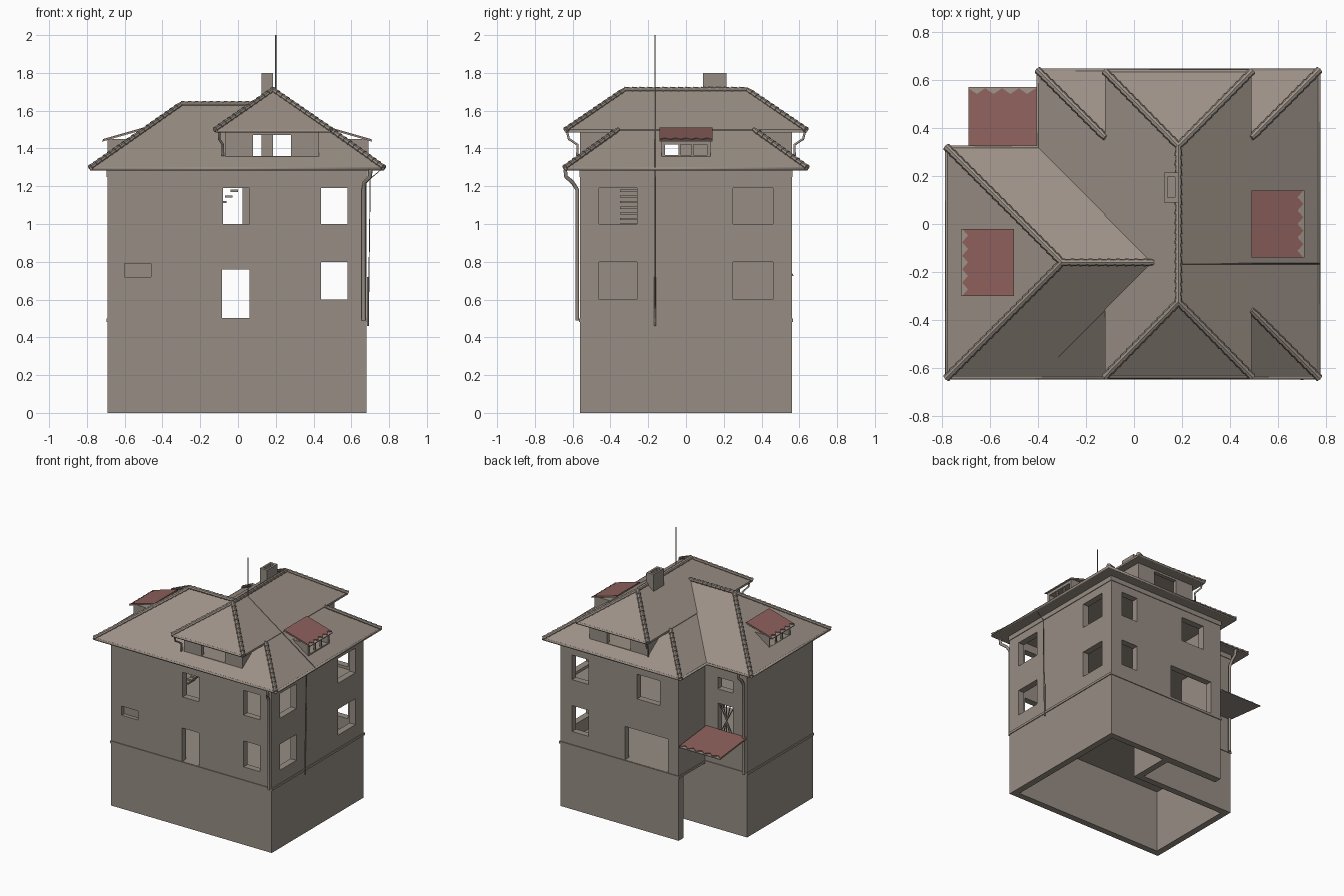
import bpy, bmesh, math
from mathutils import Vector, Matrix

if "Cube" in bpy.data.objects:
    bpy.data.objects.remove(bpy.data.objects["Cube"])


def material(name, rgb):
    m = bpy.data.materials.new(name)
    m.use_nodes = True
    m.diffuse_color = (*rgb, 1)
    m.node_tree.nodes["Principled BSDF"].inputs["Base Color"].default_value = (*rgb, 1)
    return m


PLASTER = material("taupe plaster", (0.31, 0.27, 0.23))
TILE = material("taupe roof tile", (0.33, 0.28, 0.24))
RED = material("faded red", (0.26, 0.115, 0.105))


def finish(name, bm, mat):
    bmesh.ops.recalc_face_normals(bm, faces=bm.faces)
    me = bpy.data.meshes.new(name)
    bm.to_mesh(me)
    bm.free()
    me.materials.append(mat)
    ob = bpy.data.objects.new(name, me)
    bpy.context.collection.objects.link(ob)
    return ob


def prism(name, pts, z0, z1, mat=PLASTER):
    bm = bmesh.new()
    f = bm.faces.new([bm.verts.new((x, y, z0)) for x, y in pts])
    ext = bmesh.ops.extrude_face_region(bm, geom=[f])["geom"]
    top = [v for v in ext if isinstance(v, bmesh.types.BMVert)]
    bmesh.ops.translate(bm, verts=top, vec=(0, 0, z1 - z0))
    return finish(name, bm, mat)


def rect(x0, x1, y0, y1):
    return [(x0, y0), (x1, y0), (x1, y1), (x0, y1)]


def box(name, x0, x1, y0, y1, z0, z1, mat=PLASTER):
    return prism(name, rect(x0, x1, y0, y1), z0, z1, mat)


def cut(ob, cutter):
    mod = ob.modifiers.new("cut", "BOOLEAN")
    mod.operation, mod.solver, mod.object = "DIFFERENCE", "EXACT", cutter
    bpy.context.view_layer.objects.active = ob
    bpy.ops.object.modifier_apply(modifier=mod.name)
    bpy.data.objects.remove(cutter)


def cut_box(ob, *b):
    cut(ob, box("cutter", *b))


def plan(d):
    """L-shaped house outline, grown outward by d."""
    return [(-.69 - d, -.56 - d), (.68 + d, -.56 - d), (.68 + d, .56 + d),
            (-.33 - d, .56 + d), (-.33 - d, .24 + d), (-.69 - d, .24 + d)]


def hip(name, x0, x1, y0, y1, z, ridge, thick=.015):
    bm = bmesh.new()
    for x, y in rect(x0, x1, y0, y1):
        bm.verts.new((x, y, z))
        bm.verts.new((x, y, z - thick))
    for p in ridge:
        bm.verts.new(p)
    bmesh.ops.convex_hull(bm, input=bm.verts)
    bmesh.ops.dissolve_limit(bm, angle_limit=.01, verts=bm.verts, edges=bm.edges)
    return finish(name, bm, TILE)


def pipe(name, pts, r, mat=PLASTER, closed=False):
    cu = bpy.data.curves.new(name, "CURVE")
    cu.dimensions, cu.bevel_depth, cu.bevel_resolution = "3D", r, 1
    cu.use_fill_caps = True
    sp = cu.splines.new("POLY")
    sp.points.add(len(pts) - 1)
    for p, co in zip(sp.points, pts):
        p.co = (*co, 1)
    sp.use_cyclic_u = closed
    cu.materials.append(mat)
    ob = bpy.data.objects.new(name, cu)
    bpy.context.collection.objects.link(ob)
    bpy.ops.object.select_all(action="DESELECT")
    ob.select_set(True)
    bpy.context.view_layer.objects.active = ob
    bpy.ops.object.convert(target="MESH")
    return ob


# basement: open underneath, with an open carport in the rear corner
base = prism("basement", plan(0), 0, .485)
cut(base, prism("cutter", [(-.64, -.51), (.63, -.51), (.63, .51), (.16, .51),
                           (.16, .19), (-.64, .19)], -.1, .6))
cut_box(base, -.5, .11, .24, .50, -.1, .6)
prism("base_band", plan(.006), .482, .5)

# storeys: hollow, with a floor slab between them
walls = prism("walls", plan(0), .49, 1.29)
for z0, z1 in ((.502, .95), (.98, 1.35)):
    cut(walls, prism("cutter", plan(-.05), z0, z1))
prism("cornice", plan(.005), 1.25, 1.295)

# windows and doors in front, rear, side and corner walls
FRONT, REAR, NOOK = (-.7, -.45), (.45, .7), (.15, .3)
UP, LOW = (1, 1.19), (.6, .8)
holes = [((-.08, .06), FRONT, UP), ((-.085, .06), FRONT, (.502, .76)),
         ((-.17, .025), REAR, UP), ((-.24, .13), REAR, (.502, .76)),
         ((-.60, -.46), (-.7, -.53), (.72, .79)),
         ((-.57, -.44), NOOK, (1.08, 1.17)), ((-.57, -.44), NOOK, (.72, .97))]
for z in (UP, LOW):
    holes += [((.44, .58), FRONT, z), ((.44, .58), REAR, z),
              ((.55, .8), (-.46, -.26), z), ((.55, .8), (.25, .46), z)]
for hx, hy, hz in holes:
    cut_box(walls, *hx, *hy, *hz)

# lattice in the corner window
for i in range(5):
    x = -.57 + i * .0325
    pipe("lattice_bar", [(x, .225, .72), (-1.01 - x, .225, .97)], .004)

# open staircase to the attic
for i in range(9):
    x, z = -.22 + i * .03, .99 + i * .03
    box("stair_tread", x, x + .04, -.35, -.26, z, z + .012)

# roof: main hip, cross wing and raised upper hip
EAVE, DORM, TOP, WING = 1.30, 1.50, 1.71, 1.635
main = hip("main_roof", -.40, .77, -.64, .64, EAVE, [(.185, -.055, TOP), (.185, .055, TOP)])
wing = hip("wing_roof", -.78, .56, -.64, .32, EAVE, [(-.30, -.16, WING), (.08, -.16, WING)])
hip("upper_roof", -.12, .49, -.635, .635, DORM, [(.185, -.325, TOP + .002), (.185, .325, TOP + .002)])
for roof in (main, wing):
    cut_box(roof, -.04, .40, -.6, .6, 1.36, 1.49)
    cut_box(roof, -.75, .75, -.12, -.04, 1.365, 1.42)

# front and rear dormer walls, joined by the attic room
dormer = box("attic_dormer", -.07, .43, -.56, .56, 1.33, 1.49)
cut_box(dormer, -.04, .40, -.53, .53, 1.36, 1.6)
cut_box(dormer, .08, .28, -.7, .7, 1.36, 1.47)
cut_box(dormer, -.3, .6, -.12, -.04, 1.365, 1.42)


def awning(name, width, depth, z_in, z_out, loc, angle):
    """Sloping plate with a zigzag red cover; it points along angle."""
    mat4 = Matrix.Translation(loc) @ Matrix.Rotation(angle, 4, "Z")
    slope = lambda v: z_in + (z_out - z_in) * v / depth
    teeth = 5
    edge = [(depth - (.028 if i % 2 else .004), width * (i / (2 * teeth) - .5))
            for i in range(2 * teeth + 1)]
    flat = [(0, -width / 2), (depth, -width / 2), (depth, width / 2), (0, width / 2)]
    cover = [(0, -width / 2)] + edge + [(0, width / 2)]
    for part, pts, lift, mat in (("_plate", flat, 0, TILE), ("_cover", cover, .006, RED)):
        bm = bmesh.new()
        lo = [bm.verts.new(mat4 @ Vector((v, u, slope(v) + lift - .006))) for v, u in pts]
        hi = [bm.verts.new(mat4 @ Vector((v, u, slope(v) + lift))) for v, u in pts]
        bm.faces.new(lo)
        bm.faces.new(hi)
        for i in range(len(pts)):
            j = i - 1
            bm.faces.new((lo[j], lo[i], hi[i], hi[j]))
        finish(name + part, bm, mat)


# shed dormers on both sides, with red roofs
for side, yc, xc in ((1, 0, .49), (-1, -.16, -.50)):
    x0, x1 = sorted((side * .49, side * .69))
    shed = box("shed_dormer", x0, x1, yc - .13, yc + .13, 1.34, 1.45)
    p0, p1 = sorted((side * .53, side * .75))
    for roof in (main, wing, shed):
        cut_box(roof, p0, p1, yc - .11, yc + .11, 1.365, 1.42)
    cut_box(shed, -.8, .8, -.11, -.04, 1.365, 1.42)
    for k in (-1, 1):
        m = yc + k * .035
        box("dormer_mullion", side * .68 - .006, side * .68 + .006, m - .006, m + .006, 1.36, 1.425)
    awning("shed_roof", .28, .22, 1.505, 1.442, (xc, yc, 0), 0 if side > 0 else math.pi)

# awning over the corner entrance
awning("entrance_awning", .35, .33, .765, .73, (-.515, .24, 0), math.pi / 2)

# overlapping ridge and hip tiles
lines = [((-.40, .64, EAVE), (-.12, .36, DORM)), ((-.78, -.64, EAVE), (-.30, -.16, WING)),
         ((-.78, .32, EAVE), (-.30, -.16, WING)), ((-.30, -.16, WING), (.08, -.16, WING)),
         ((.185, -.325, TOP), (.185, .325, TOP))]
for s in (-1, 1):
    lines += [((.77, s * .64, EAVE), (.49, s * .36, DORM)),
              ((-.12, s * .635, DORM), (.185, s * .325, TOP)),
              ((.49, s * .635, DORM), (.185, s * .325, TOP))]
bm = bmesh.new()
for a, b in lines:
    a, b = Vector(a), Vector(b)
    n = max(1, round((b - a).length / .04))
    turn = (b - a).to_track_quat("Z", "Y").to_matrix().to_4x4()
    for i in range(n):
        mid = a.lerp(b, (i + .5) / n)
        bmesh.ops.create_cone(bm, cap_ends=True, segments=8, radius1=.017, radius2=.012,
                              depth=.044, matrix=Matrix.Translation(mid) @ turn)
finish("ridge_tiles", bm, TILE)

# gutters along the eaves
eaves = [(-.78, -.64), (.77, -.64), (.77, .64), (-.40, .64), (-.40, .32), (-.78, .32)]
pipe("eaves_gutter", [(x, y, 1.293) for x, y in eaves], .01, TILE, True)
for s in (-1, 1):
    pipe("dormer_gutter", [(-.12, s * .635, 1.493), (.49, s * .635, 1.493)], .009, TILE)
    pipe("dormer_downspout", [(-.1, s * .63, 1.49), (-.1, s * .62, 1.45),
                              (-.08, s * .575, 1.42), (-.08, s * .575, 1.36)], .007)

# downspouts
pipe("front_downspout", [(.70, -.64, 1.29), (.70, -.635, 1.25), (.67, -.6, 1.22),
                         (.665, -.575, 1.18), (.665, -.575, .49)], .011)
pipe("rear_downspout", [(-.67, .32, 1.29), (-.67, .315, 1.25), (-.67, .28, 1.22),
                        (-.67, .255, 1.18), (-.67, .255, .49)], .011)

# chimney, aerial and its cable
chimney = box("chimney", .125, .185, .09, .215, 1.36, 1.80)
cut_box(chimney, .14, .17, .11, .195, 1.77, 1.9)
pipe("aerial_mast", [(.2, -.165, 1.68), (.2, -.165, 2)], .003)
pipe("aerial_cable", [(.2, -.165, 1.702), (.775, -.165, 1.302), (.70, -.165, 1.24),
                      (.69, -.165, .46)], .003)
pipe("cable_guard", [(.688, -.165, .46), (.688, -.165, .72)], .006)
